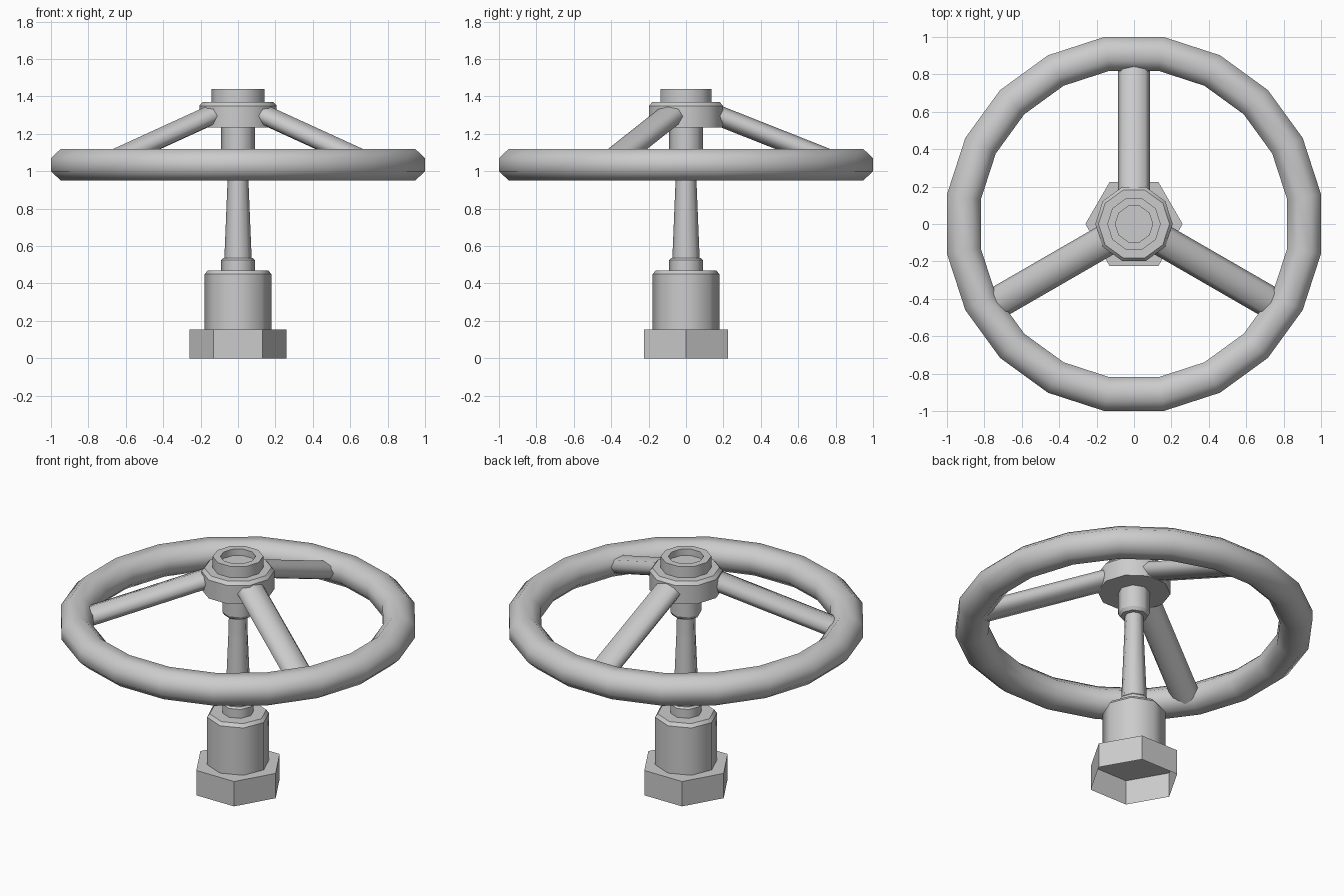
import bpy, bmesh
from math import sin, cos, pi, radians
from mathutils import Vector

if "Cube" in bpy.data.objects:
    bpy.data.objects.remove(bpy.data.objects["Cube"])


def finish(name, bm, smooth=True):
    for f in bm.faces:
        f.smooth = smooth
    me = bpy.data.meshes.new(name)
    bm.to_mesh(me)
    bm.free()
    ob = bpy.data.objects.new(name, me)
    bpy.context.collection.objects.link(ob)
    return ob


def lathe(name, profile, sides, smooth=True):
    """Turn (radius, z) points around z; a zero radius closes with a cap."""
    bm = bmesh.new()
    rings = []
    for r, z in profile:
        if r == 0:
            rings.append([bm.verts.new((0, 0, z))] * sides)
        else:
            rings.append([bm.verts.new((r * cos(2 * pi * i / sides), r * sin(2 * pi * i / sides), z))
                          for i in range(sides)])
    for a, b in zip(rings, rings[1:]):
        for i in range(sides):
            j = (i + 1) % sides
            quad = [a[i], a[j], b[j], b[i]]
            bm.faces.new(list(dict.fromkeys(quad)))
    # keep the profile corners crisp
    for ring in rings:
        for i in range(sides):
            e = bm.edges.get((ring[i], ring[(i + 1) % sides])) if ring[i] != ring[i - 1] else None
            if e:
                e.smooth = False
    return finish(name, bm, smooth)


# hexagonal nut, open underneath
lathe("hex_nut", [(0.26, 0), (0.26, 0.155), (0, 0.155)], 6, smooth=False)

# gland body with chamfered top
lathe("gland_body", [(0.178, 0.155), (0.178, 0.45), (0.162, 0.47), (0, 0.47)], 8)

# tapered stem with its lower and upper collars
lathe("stem", [(0.09, 0.47), (0.09, 0.525), (0.08, 0.535), (0.073, 0.535),
               (0.055, 0.97), (0.052, 1.10)], 8)
lathe("upper_collar", [(0, 1.08), (0.078, 1.08), (0.09, 1.10), (0.09, 1.24)], 8)

# wheel hub and recessed retaining cap
lathe("hub", [(0, 1.235), (0.207, 1.235), (0.207, 1.35), (0.19, 1.37), (0, 1.37)], 10)
lathe("hub_cap", [(0.143, 1.37), (0.143, 1.44), (0.10, 1.44), (0.10, 1.40), (0, 1.40)], 10)

# rim: 20 segments with an octagonal section
bm = bmesh.new()
N, M = 20, 8
rim = []
for i in range(N):
    a = 2 * pi * (i + 0.5) / N
    ring = []
    for k in range(M):
        t = 2 * pi * (k + 0.5) / M
        r = 0.921 + 0.099 * cos(t)
        ring.append(bm.verts.new((r * cos(a), r * sin(a), 1.035 + 0.092 * sin(t))))
    rim.append(ring)
for i in range(N):
    p, q = rim[i], rim[(i + 1) % N]
    for k in range(M):
        l = (k + 1) % M
        bm.faces.new((p[k], q[k], q[l], p[l]))
finish("rim", bm)


def spoke(name, angle):
    """Flattened tube sloping from the hub down to the rim."""
    bm = bmesh.new()
    out = Vector((cos(angle), sin(angle), 0))
    side = Vector((-sin(angle), cos(angle), 0))
    start = out * 0.15 + Vector((0, 0, 1.307))
    end = out * 0.87 + Vector((0, 0, 1.022))
    up = (end - start).normalized().cross(side)
    rings = []
    for c in (start, end):
        rings.append([bm.verts.new(c + side * 0.086 * cos(2 * pi * k / 8)
                                   + up * 0.054 * sin(2 * pi * k / 8)) for k in range(8)])
    for k in range(8):
        l = (k + 1) % 8
        bm.faces.new((rings[0][k], rings[0][l], rings[1][l], rings[1][k]))
    bm.faces.new(rings[0][::-1])
    bm.faces.new(rings[1])
    bmesh.ops.recalc_face_normals(bm, faces=bm.faces[:])
    for e in bm.edges:
        if any(len(f.verts) == 8 for f in e.link_faces):
            e.smooth = False
    finish(name, bm)


# three spokes
for n, deg in enumerate((90, 210, 330)):
    spoke(f"spoke_{n + 1}", radians(deg))
